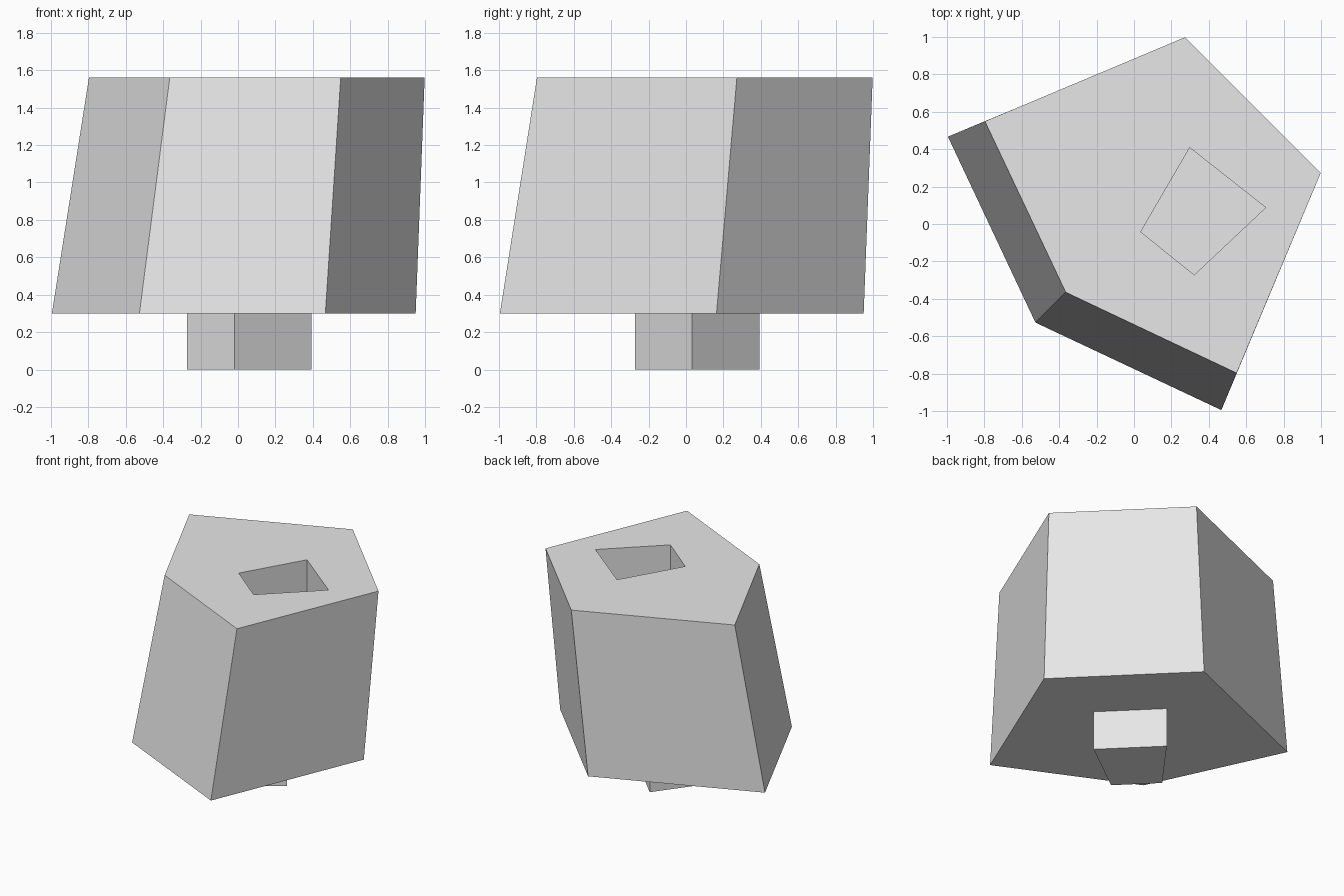
import bpy, bmesh
from mathutils import Matrix, Vector

cube = bpy.data.objects.get("Cube")
if cube:
    bpy.data.objects.remove(cube, do_unlink=True)

grey = bpy.data.materials.new("light_grey")
grey.use_nodes = True
COLOUR = (0.8, 0.8, 0.8, 1)
grey.diffuse_color = COLOUR
for node in grey.node_tree.nodes:
    if node.type == 'BSDF_PRINCIPLED':
        node.inputs["Base Color"].default_value = COLOUR


def prism(name, lower, upper, z0, z1):
    """Solid between two matching counter-clockwise outlines."""
    bm = bmesh.new()
    low = [bm.verts.new((x, y, z0)) for x, y in lower]
    top = [bm.verts.new((x, y, z1)) for x, y in upper]
    n = len(low)
    bm.faces.new(low[::-1])
    bm.faces.new(top)
    for i in range(n):
        j = (i + 1) % n
        bm.faces.new((low[i], low[j], top[j], top[i]))
    bmesh.ops.recalc_face_normals(bm, faces=bm.faces)
    mesh = bpy.data.meshes.new(name)
    bm.to_mesh(mesh)
    bm.free()
    mesh.materials.append(grey)
    obj = bpy.data.objects.new(name, mesh)
    bpy.context.collection.objects.link(obj)
    return obj


def mirrored(points):
    """Add the reflection of an outline across the x = y diagonal."""
    return points + [(y, x) for x, y in reversed(points) if x != y]


BASE, TOP, DEPTH = 0.30, 1.56, 0.31

# Leaning five-sided body
body = prism("body",
             mirrored([(-0.527, -0.527), (0.467, -0.995), (0.95, 0.163)]),
             mirrored([(-0.365, -0.365), (0.549, -0.797), (0.998, 0.272)]),
             BASE, TOP)

# Tapered four-sided peg under the body
peg_outline = mirrored([(-0.02, -0.272), (0.392, 0.032)])
prism("peg", peg_outline, peg_outline, 0, BASE)

# Matching socket sunk into the top, turned slightly
socket_outline = [(0.322, -0.272), (0.704, 0.088), (0.298, 0.408), (0.036, -0.042)]
cutter = prism("socket_cutter", socket_outline, socket_outline, TOP - DEPTH, TOP + 0.2)
cutter.hide_render = True
cut = body.modifiers.new("socket", 'BOOLEAN')
cut.operation = 'DIFFERENCE'
cut.solver = 'EXACT'
cut.object = cutter
bpy.context.view_layer.objects.active = body
bpy.ops.object.modifier_apply(modifier=cut.name)
bpy.data.objects.remove(cutter, do_unlink=True)
